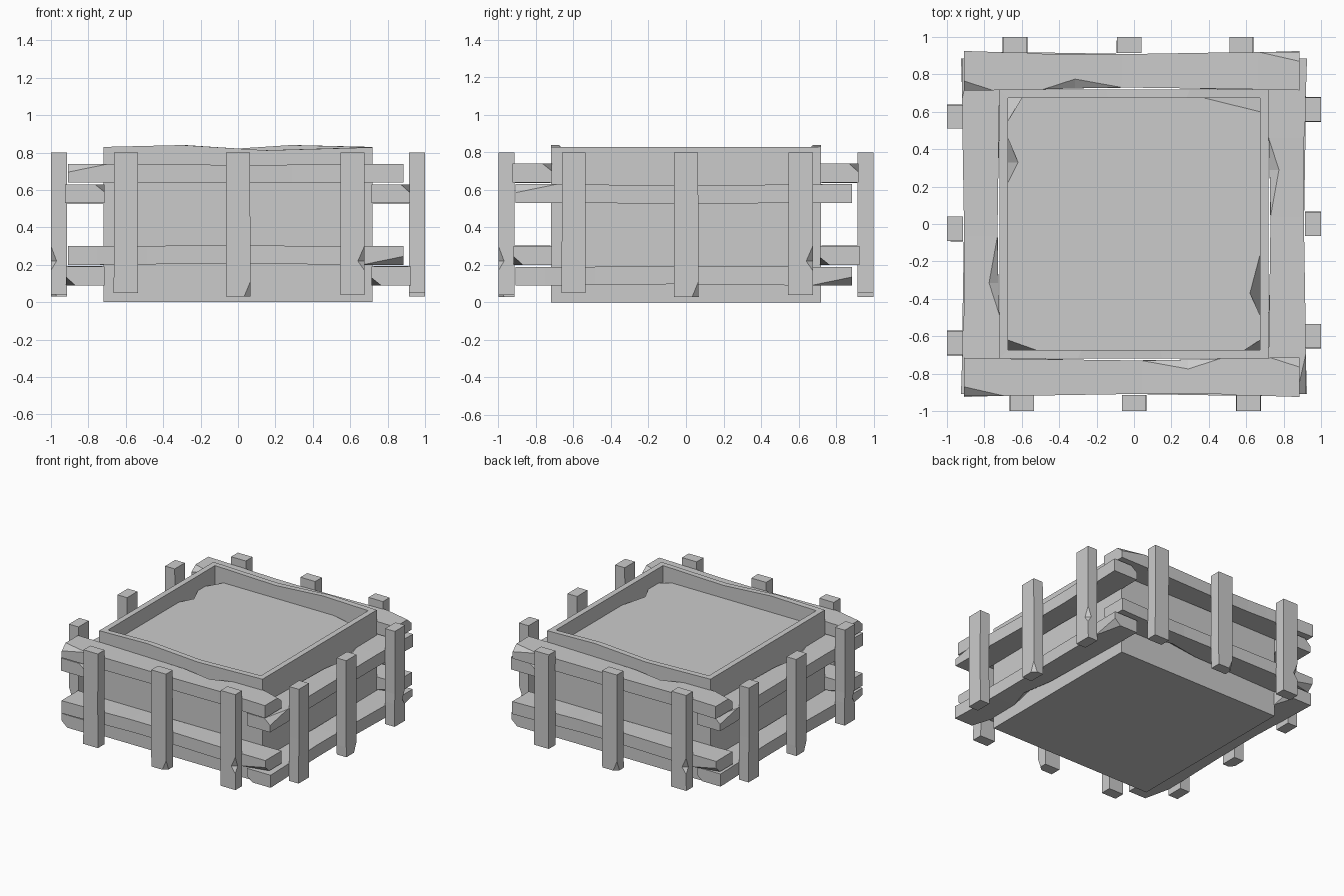
import bpy, bmesh
from math import pi
from mathutils import Matrix, Vector

if "Cube" in bpy.data.objects:
    bpy.data.objects.remove(bpy.data.objects["Cube"])


def finish(name, bm):
    bmesh.ops.remove_doubles(bm, verts=bm.verts, dist=1e-5)
    bmesh.ops.recalc_face_normals(bm, faces=bm.faces)
    mesh = bpy.data.meshes.new(name)
    bm.to_mesh(mesh)
    bm.free()
    obj = bpy.data.objects.new(name, mesh)
    bpy.context.collection.objects.link(obj)
    return obj


def loft(name, rings, matrix=Matrix()):
    """Skin closed rings of equal length and cap both ends."""
    bm = bmesh.new()
    vs = [[bm.verts.new(matrix @ Vector(p)) for p in r] for r in rings]
    n = len(rings[0])
    for a, b in zip(vs, vs[1:]):
        for i in range(n):
            j = (i + 1) % n
            bm.faces.new((a[i], a[j], b[j], b[i]))
    bm.faces.new(vs[0])
    bm.faces.new(vs[-1])
    return finish(name, bm)


def bar(name, stations, matrix):
    """Bar along local x; each station may chip one corner of its section."""
    rings = []
    for t, (u0, u1), (v0, v1), chips in stations:
        ch = [chips.get(i, (0, 0)) for i in range(4)]
        (a, b), (c, d), (e, f), (g, h) = ch
        rings.append([(t, u, v) for u, v in (
            (u0, v0 + b), (u0 + a, v0), (u1 - c, v0), (u1, v0 + d),
            (u1, v1 - f), (u1 - e, v1), (u0 + g, v1), (u0, v1 - h))])
    return loft(name, rings, matrix)


# Planter box: open shell with wavy front and back rims
def rim_ring(half, z=None):
    k = half / 0.72
    front = [(-0.72, 0.83), (-0.3, 0.84), (0.15, 0.812), (0.72, 0.828)]
    pts = [(x * k, -half, h if z is None else z) for x, h in front]
    return pts + [(-x, -y, h) for x, y, h in pts]


loft("box_shell", [rim_ring(0.72, 0), rim_ring(0.72), rim_ring(0.675), rim_ring(0.675, 0.6)])

# Fill slab with chipped edges: (top point, bottom point) pairs
s = 0.675
edge = [((-s, -.62), (-s, -s)), ((-.52, -s), (-.52, -s)),
        ((.59, -s), (.59, -s)), ((s, -.62), (s, -s)),
        ((s, -.49), (s, -.49)), ((.62, -.37), (s, -.37)), ((s, -.16), (s, -.16)),
        ((s, .6), (s, s)), ((.37, s), (.37, s)),
        ((-.6, s), (-.6, s)), ((-s, .55), (-s, s)),
        ((-s, .46), (-s, .46)), ((-.62, .33), (-s, .33)), ((-s, .22), (-s, .22))]
loft("fill_slab", [[(*b, 0.61) for t, b in edge], [(*b, 0.65) for t, b in edge],
                   [(*t, 0.71) for t, b in edge]])

# Rail: long plank with chipped ends and one chipped edge
Z = (0.64, 0.74)
rail = [(-.91, (-.92, -.715), Z, {3: (.05, .045)}),
        (-.69, (-.92, -.72), Z, {}),
        (.04, (-.908, -.73), (.637, .733), {}),
        (.29, (-.907, -.725), (.637, .735), {2: (.05, .035)}),
        (.46, (-.91, -.72), (.64, .738), {}),
        (.73, (-.92, -.715), Z, {}),
        (.885, (-.925, -.715), Z, {2: (.05, .04)})]

# Posts: along local x, later stood upright
V = (-1.0, -0.915)
posts = [
    [(.05, (-.665, -.535), V, {}), (.4, (-.662, -.537), V, {}), (.8, (-.662, -.535), V, {})],
    [(.03, (-.063, .068), V, {1: (.035, .03)}), (.11, (-.065, .066), V, {}),
     (.8, (-.065, .065), V, {})],
    [(.04, (.545, .678), V, {}), (.17, (.545, .676), V, {}),
     (.22, (.545, .676), V, {1: (.035, .03)}), (.3, (.547, .676), V, {}),
     (.8, (.547, .676), V, {})]]
upright = Matrix(((0, 1, 0, 0), (0, 0, 1, 0), (1, 0, 0, 0), (0, 0, 0, 1)))

# Lower rail is the upper one turned over
flip = Matrix.Translation((-.025, 0, .94)) @ Matrix.Diagonal((-1, 1, -1, 1))

for k, side in enumerate(("front", "right", "back", "left")):
    turn = Matrix.Rotation(k * pi / 2, 4, 'Z') @ Matrix.Translation((.025 if k > 1 else 0, 0, 0))
    drop = Matrix.Translation((0, 0, -.11 * (k % 2)))
    bar(side + "_upper_rail", rail, turn @ drop)
    bar(side + "_lower_rail", rail, turn @ drop @ flip)
    for i, p in enumerate(posts):
        bar(f"{side}_post_{i + 1}", p, turn @ upright)
